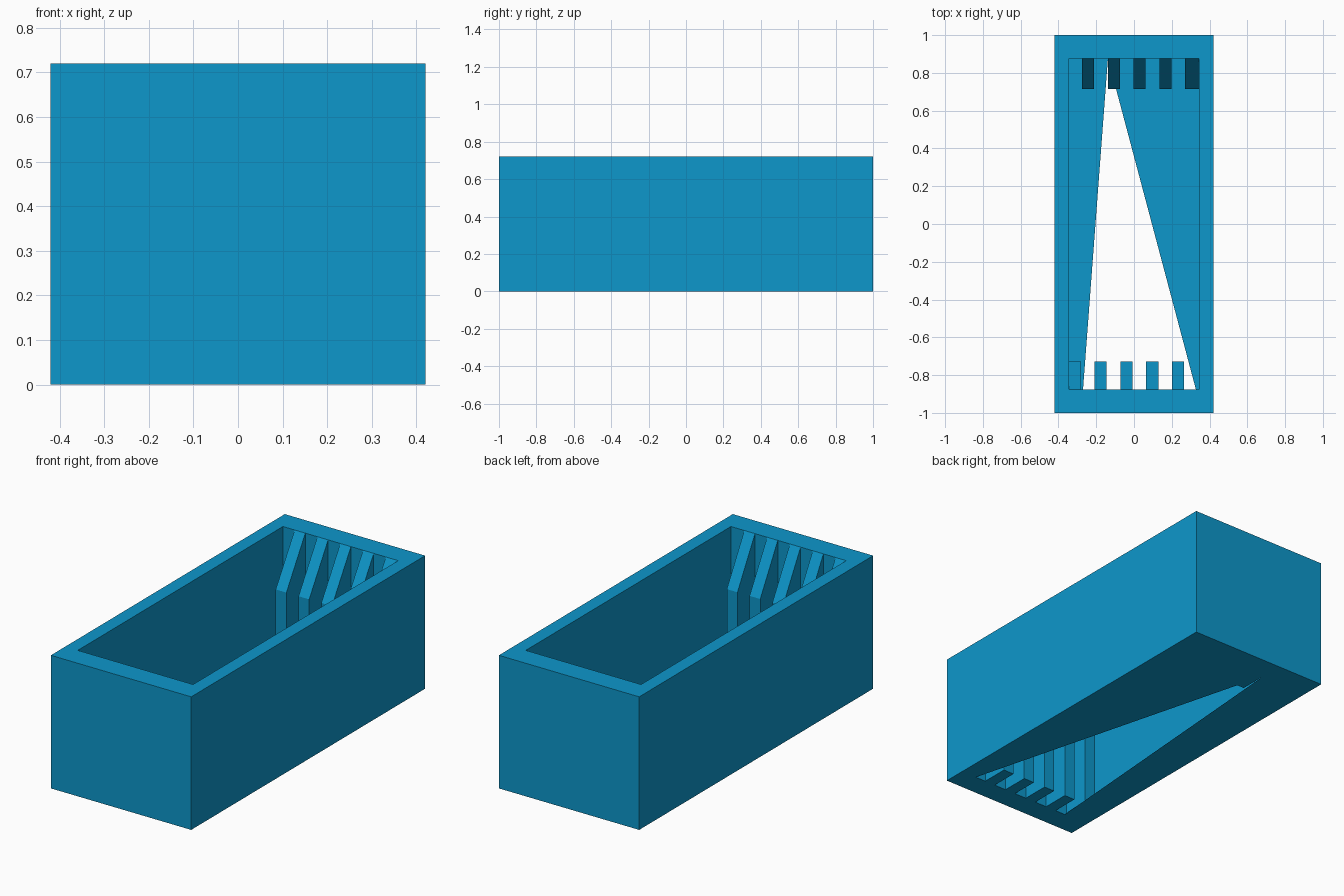
import bpy
import bmesh

cube = bpy.data.objects.get("Cube")
if cube:
    bpy.data.objects.remove(cube, do_unlink=True)

OUT_X, OUT_Y, HEIGHT = 0.42, 1.0, 0.72
IN_X, IN_Y = 0.345, 0.877
BEND = 0.46            # height where a rib starts to slope back
PITCH, RIB_W = 0.1365, 0.064

blue = bpy.data.materials.new("blue plastic")
blue.use_nodes = True
colour = (0.004, 0.31, 0.60, 1)
blue.diffuse_color = colour
blue.node_tree.nodes["Principled BSDF"].inputs["Base Color"].default_value = colour


def finish(name, bm, recalc=True):
    if recalc:
        bmesh.ops.recalc_face_normals(bm, faces=bm.faces[:])
    mesh = bpy.data.meshes.new(name)
    bm.to_mesh(mesh)
    bm.free()
    mesh.materials.append(blue)
    obj = bpy.data.objects.new(name, mesh)
    bpy.context.collection.objects.link(obj)
    return obj


def ring(bm, x, y, z):
    return [bm.verts.new((sx * x, sy * y, z))
            for sx, sy in ((-1, -1), (1, -1), (1, 1), (-1, 1))]


# Four thick walls: a closed loop of rectangular rings
bm = bmesh.new()
rings = [ring(bm, OUT_X, OUT_Y, 0), ring(bm, OUT_X, OUT_Y, HEIGHT),
         ring(bm, IN_X, IN_Y, HEIGHT), ring(bm, IN_X, IN_Y, 0)]
for a, b in zip(rings, rings[1:] + rings[:1]):
    for i in range(4):
        j = (i + 1) % 4
        bm.faces.new((a[i], a[j], b[j], b[i]))
finish("box_walls", bm)

# Sheet floor either side of a long triangular opening
apex = (-0.138, IN_Y)
floor_parts = {
    "floor_right": [(-IN_X, -IN_Y), (-IN_X, IN_Y), apex, (-0.27, -IN_Y)],
    "floor_left": [(0.328, -IN_Y), apex, (IN_X, IN_Y), (IN_X, -IN_Y)],
}
for name, outline in floor_parts.items():
    bm = bmesh.new()
    bm.faces.new([bm.verts.new((x, y, 0)) for x, y in outline])
    finish(name, bm, recalc=False)


def rib(name, x0, x1, wall_y, face_y):
    """Upright rib with a sloping upper face, extruded across x."""
    profile = [(wall_y, 0), (face_y, 0), (face_y, BEND), (wall_y, HEIGHT)]
    bm = bmesh.new()
    face = bm.faces.new([bm.verts.new((x0, y, z)) for y, z in profile])
    out = bmesh.ops.extrude_face_region(bm, geom=[face])
    moved = [v for v in out["geom"] if isinstance(v, bmesh.types.BMVert)]
    bmesh.ops.translate(bm, verts=moved, vec=(x1 - x0, 0, 0))
    finish(name, bm)


# Interleaved ribs on the two end walls
for i in range(5):
    x = -IN_X + i * PITCH
    rib(f"front_rib_{i + 1}", x, x + RIB_W, -IN_Y, -0.727)
    x = -0.275 + i * PITCH
    end = IN_X if i == 4 else x + RIB_W
    rib(f"back_rib_{i + 1}", x, end, IN_Y, 0.715)
